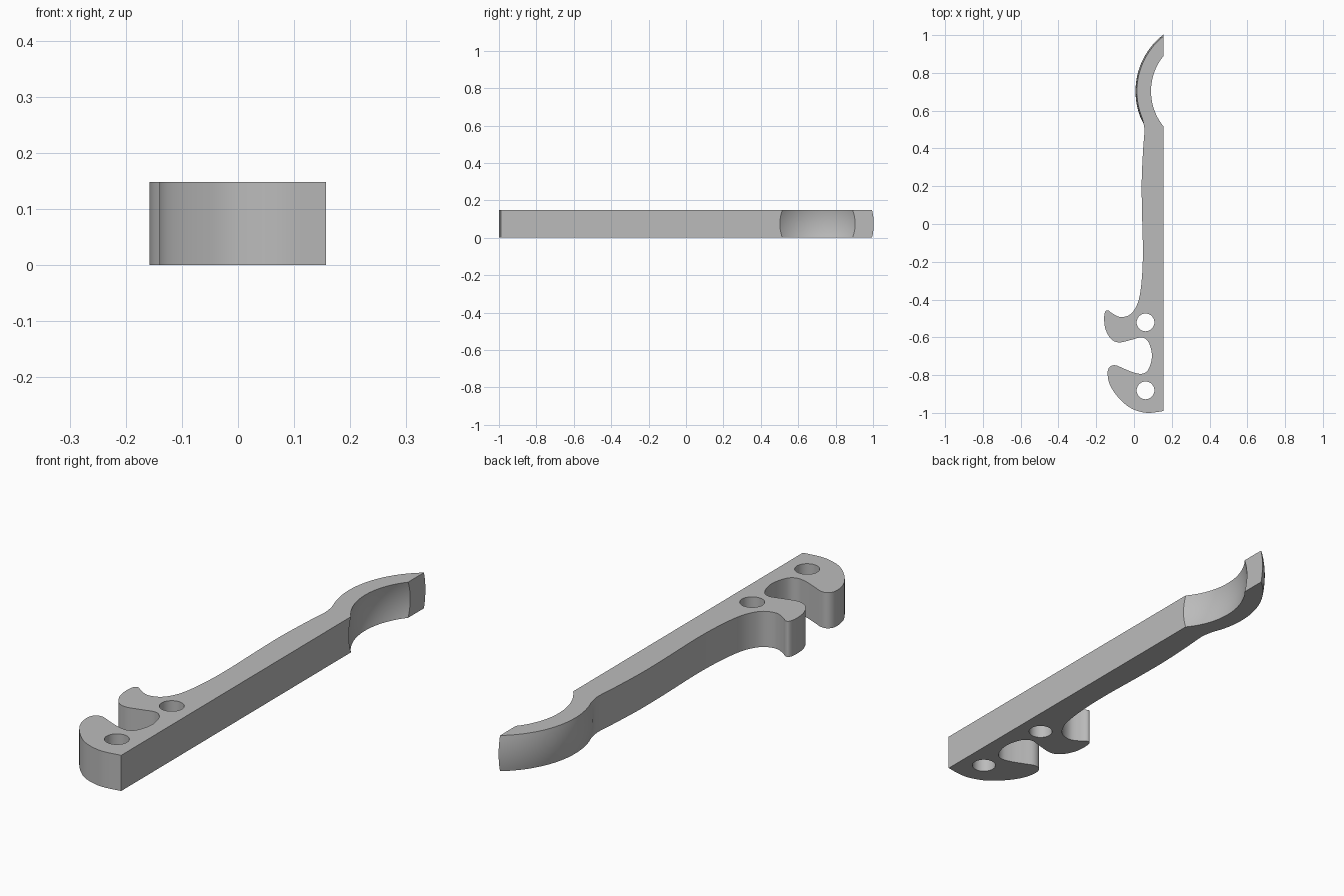
import bpy, bmesh, math
from mathutils import Vector

if "Cube" in bpy.data.objects:
    bpy.data.objects.remove(bpy.data.objects["Cube"])

HEIGHT = 0.148
LEVELS = 12
FLAT_X = 0.157                        # straight side of the bar
BALL = Vector((0.386, 0.703))         # centre of the curved tip
R_IN, R_OUT = 0.305, 0.378
HOLES = [(0.061, -0.521), (0.061, -0.881)]

# Hooked end and slim stem, from the flat end round to the neck
PROFILE = [
    (FLAT_X, -0.99), (0.08, -1.0), (0.02, -0.99), (-0.035, -0.963), (-0.09, -0.91),
    (-0.128, -0.85), (-0.14, -0.79), (-0.128, -0.756), (-0.098, -0.748),
    (-0.055, -0.765), (-0.005, -0.785), (0.04, -0.793), (0.073, -0.775),
    (0.093, -0.72), (0.092, -0.67), (0.073, -0.62), (0.04, -0.6), (-0.01, -0.612),
    (-0.077, -0.627), (-0.12, -0.61), (-0.15, -0.56), (-0.158, -0.505),
    (-0.153, -0.466), (-0.138, -0.457), (-0.112, -0.475), (-0.07, -0.493),
    (-0.022, -0.48), (0.01, -0.44), (0.03, -0.38), (0.043, -0.27), (0.047, -0.13),
    (0.042, 0.08), (0.041, 0.235), (0.048, 0.39), (0.055, 0.485), (0.052, 0.525),
]


def spline(points, steps=6):
    """Smooth curve through all points but the last, which only guides the end."""
    p = [Vector(q) for q in points]
    p.insert(0, 2 * p[0] - p[1])
    out = []
    for a, b, c, d in zip(p, p[1:], p[2:], p[3:]):
        for i in range(steps):
            t = i / steps
            out.append(0.5 * (2 * b + (c - a) * t + (2 * a - 5 * b + 4 * c - d) * t * t
                              + (3 * b - a - 3 * c + d) * t ** 3))
    return out


def arc(radius, start, end, steps=32):
    """Arc about the tip centre; angles are measured from the -x direction."""
    angles = [start + (end - start) * i / steps for i in range(steps + 1)]
    return [BALL + radius * Vector((-math.cos(a), math.sin(a))) for a in angles]


def outline(z):
    """Cross-section at height z; the tip follows two concentric spheres."""
    dz = z - HEIGHT / 2
    r_in, r_out = (math.sqrt(r * r - dz * dz) for r in (R_IN, R_OUT))
    reach_in, reach_out = (math.acos((BALL.x - FLAT_X) / r) for r in (r_in, r_out))
    outer = arc(r_out, math.radians(-22.5), reach_out)
    return spline(PROFILE + outer[:2]) + outer + arc(r_in, reach_in, -reach_in)


def hole(center, radius=0.047, sides=40):
    return [Vector(center) + radius * Vector((math.cos(a), math.sin(a)))
            for a in (2 * math.pi * i / sides for i in range(sides))]


def loft(bm, section, heights):
    """Walls through the sections; returns the bottom and top rim edges."""
    rings = [[bm.verts.new((p.x, p.y, z)) for p in section(z)] for z in heights]
    n = len(rings[0])
    for low, high in zip(rings, rings[1:]):
        for i in range(n):
            j = (i + 1) % n
            bm.faces.new((low[i], low[j], high[j], high[i]))
    return [[bm.edges.get((r[i], r[(i + 1) % n])) for i in range(n)]
            for r in (rings[0], rings[-1])]


# Outer walls, hole walls, then flat caps around the holes
bm = bmesh.new()
bottom, top = loft(bm, outline, [HEIGHT * i / LEVELS for i in range(LEVELS + 1)])
for center in HOLES:
    low, high = loft(bm, lambda z: hole(center), [0, HEIGHT])
    bottom += low
    top += high
for rim in (bottom, top):
    bmesh.ops.triangle_fill(bm, edges=rim, use_beauty=True, normal=(0, 0, 1))
bmesh.ops.recalc_face_normals(bm, faces=bm.faces)

mesh = bpy.data.meshes.new("hooked_lever")
bm.to_mesh(mesh)
bm.free()
lever = bpy.data.objects.new("hooked_lever", mesh)
bpy.context.collection.objects.link(lever)

# Plain grey
grey = bpy.data.materials.new("grey")
grey.use_nodes = True
grey.diffuse_color = (0.5, 0.5, 0.5, 1)
grey.node_tree.nodes["Principled BSDF"].inputs["Base Color"].default_value = (0.5, 0.5, 0.5, 1)
mesh.materials.append(grey)

bpy.ops.object.select_all(action="DESELECT")
lever.select_set(True)
bpy.context.view_layer.objects.active = lever
bpy.ops.object.shade_smooth_by_angle(angle=math.radians(35))
